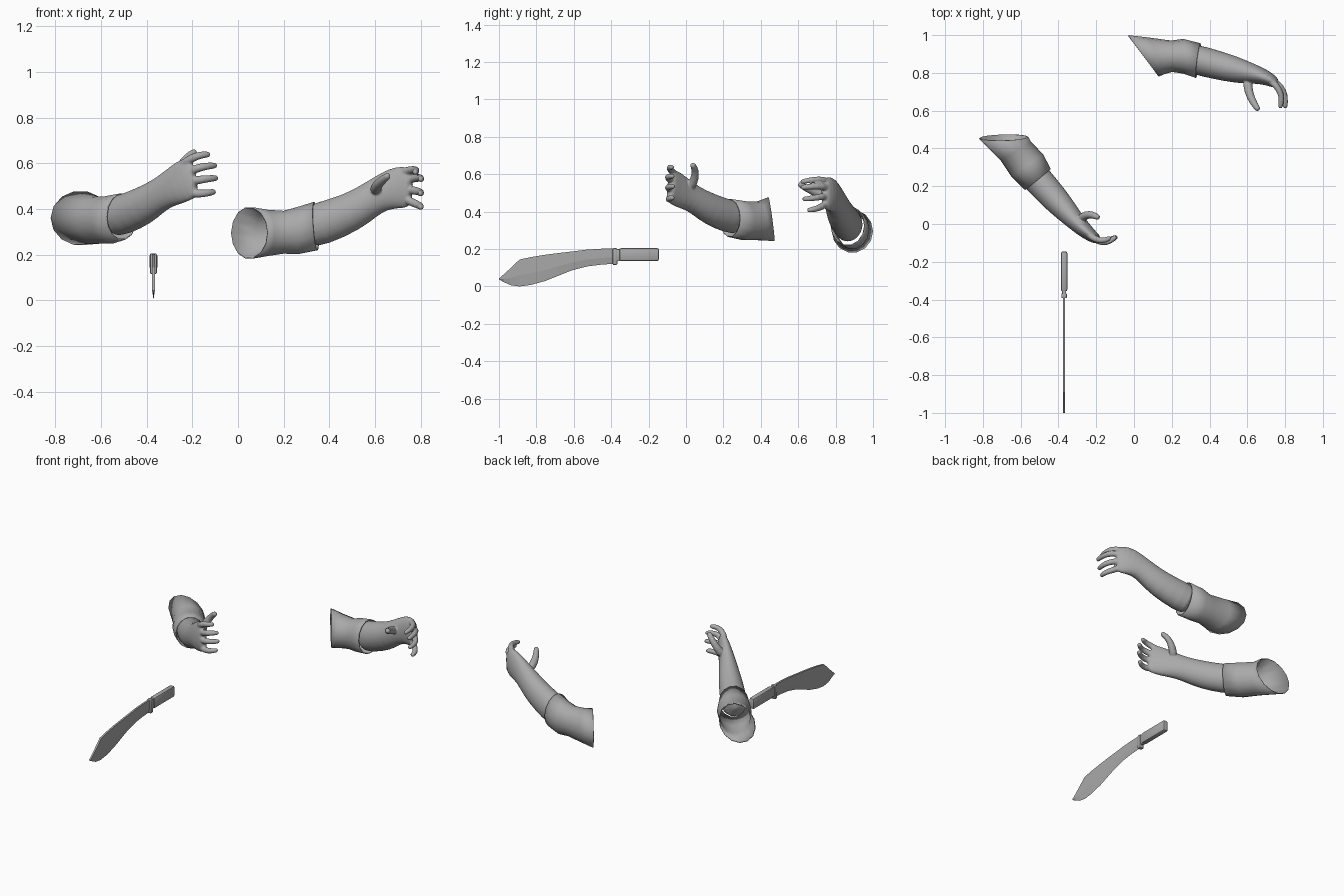
import bpy, bmesh
from math import cos, sin, pi
from mathutils import Vector

cube = bpy.data.objects.get("Cube")
if cube:
    bpy.data.objects.remove(cube)

grey = bpy.data.materials.new("plain_grey")
grey.use_nodes = True
COLOUR = (0.4, 0.4, 0.4, 1)
grey.diffuse_color = COLOUR
grey.node_tree.nodes["Principled BSDF"].inputs["Base Color"].default_value = COLOUR
UP = Vector((0, 0, 1))


def finish(name, bm, smooth=None):
    """Turn a bmesh into a coloured object, optionally smooth shaded."""
    bmesh.ops.recalc_face_normals(bm, faces=bm.faces)
    mesh = bpy.data.meshes.new(name)
    bm.to_mesh(mesh)
    bm.free()
    mesh.materials.append(grey)
    ob = bpy.data.objects.new(name, mesh)
    bpy.context.collection.objects.link(ob)
    bpy.ops.object.select_all(action='DESELECT')
    bpy.context.view_layer.objects.active = ob
    ob.select_set(True)
    if smooth:
        bpy.ops.object.shade_smooth_by_angle(angle=smooth)
    return ob


def skin(bm, rings, capped=True):
    """Bridge equal rings of points into a tube."""
    loops = [[bm.verts.new(p) for p in ring] for ring in rings]
    n = len(loops[0])
    for a, b in zip(loops, loops[1:]):
        for i in range(n):
            j = (i + 1) % n
            bm.faces.new((a[i], a[j], b[j], b[i]))
    if capped:
        bm.faces.new(loops[0])
        bm.faces.new(loops[-1])


def ellipse(c, h, v, sides):
    return [c + h * cos(2 * pi * i / sides) + v * sin(2 * pi * i / sides)
            for i in range(sides)]


def limb(bm, stations, sides=16):
    """Tube along a path; each station is x, y, z, half thickness, half height."""
    pts = [Vector(s[:3]) for s in stations]
    rings = []
    for i, s in enumerate(stations):
        t = (pts[min(i + 1, len(pts) - 1)] - pts[max(i - 1, 0)]).normalized()
        h = t.cross(UP).normalized()
        rings.append(ellipse(pts[i], h * s[3], h.cross(t) * s[4], sides))
    skin(bm, rings)


def finger(bm, points, base=0.021, tip=0.014):
    """Tapering finger with a rounded end."""
    last, prev = Vector(points[-1]), Vector(points[-2])
    points = points + [tuple(last + (last - prev).normalized() * 0.008)]
    stations = []
    for i, p in enumerate(points):
        r = base + (tip - base) * min(i / 3, 1)
        if i == len(points) - 1:
            r = tip * 0.6
        stations.append((*p, r, r))
    limb(bm, stations, 12)


def arm(name, stations, fingers, thumb):
    bm = bmesh.new()
    limb(bm, stations)
    for f in fingers:
        finger(bm, f)
    finger(bm, thumb, 0.028, 0.016)
    ob = finish(name, bm)
    ob.modifiers.new("round", 'SUBSURF').levels = 1
    fuse = ob.modifiers.new("fuse", 'REMESH')
    fuse.mode = 'VOXEL'
    fuse.voxel_size = 0.005
    fuse.use_smooth_shade = True
    soft = ob.modifiers.new("soften", 'SMOOTH')
    soft.factor, soft.iterations = 0.5, 3


def sleeve(name, rings):
    """Open tube; each ring is centre, half width in x and y, half height, lean."""
    bm = bmesh.new()
    loops = []
    for c, hx, hy, vz, lean in rings:
        h = Vector((hx, hy, 0))
        v = UP * vz + h.cross(UP).normalized() * lean
        loops.append(ellipse(Vector(c), h, v, 14))
    skin(bm, loops, capped=False)
    ob = finish(name, bm, 0.9)
    shell = ob.modifiers.new("cloth", 'SOLIDIFY')
    shell.thickness, shell.offset = 0.005, -1


# Right arm, reaching forward with an open hand
arm("right_arm",
    [(-.57, .30, .36, .083, .09), (-.50, .225, .375, .08, .09),
     (-.42, .135, .41, .075, .087), (-.36, .07, .45, .063, .077),
     (-.315, .02, .48, .052, .077), (-.26, -.035, .51, .042, .092),
     (-.215, -.07, .535, .031, .096), (-.185, -.088, .54, .022, .085)],
    [[(-.25, -.05, .59), (-.20, -.085, .625), (-.16, -.09, .637), (-.13, -.075, .638)],
     [(-.22, -.07, .56), (-.17, -.1, .582), (-.13, -.095, .588), (-.1, -.07, .59)],
     [(-.21, -.08, .52), (-.165, -.1, .528), (-.125, -.09, .533), (-.095, -.068, .535)],
     [(-.21, -.08, .47), (-.17, -.095, .466), (-.13, -.09, .47), (-.105, -.07, .475)]],
    [(-.29, .02, .52), (-.255, .05, .58), (-.22, .05, .628), (-.19, .035, .65)])
sleeve("right_sleeve",
       [((-.69, .457, .36), .13, .005, .12, .016),
        ((-.625, .385, .35), .08, .05, .105, 0),
        ((-.565, .31, .352), .083, .06, .106, 0),
        ((-.508, .235, .366), .068, .056, .103, 0)])

# Left arm, stretched sideways with the hand curling to the front
arm("left_arm",
    [(.29, .88, .315, .08, .09), (.36, .862, .333, .081, .097),
     (.5, .826, .386, .075, .087), (.57, .808, .435, .065, .078),
     (.62, .797, .465, .055, .078), (.68, .782, .49, .044, .092),
     (.73, .76, .497, .034, .095), (.76, .735, .495, .024, .08)],
    [[(.71, .765, .555), (.755, .735, .572), (.785, .68, .572), (.775, .62, .56)],
     [(.73, .76, .525), (.78, .73, .537), (.803, .67, .535), (.8, .62, .53)],
     [(.73, .755, .485), (.78, .725, .48), (.803, .68, .472), (.798, .63, .467)],
     [(.73, .75, .445), (.77, .725, .425), (.8, .69, .413), (.8, .655, .408)]],
    [(.60, .77, .475), (.605, .70, .5), (.63, .645, .525), (.656, .608, .545)])
sleeve("left_sleeve",
       [((.05, .89, .295), .08, -.11, .115, 0),
        ((.12, .89, .295), .04, -.097, .104, 0),
        ((.2, .888, .298), .002, -.083, .096, 0),
        ((.26, .888, .305), 0, -.092, .106, 0),
        ((.34, .865, .325), -.012, -.092, .108, .008)])

# Machete blade: thick spine, ground cutting edge (y, spine z, edge z)
BLADE_X = -0.37
profile = [(-.37, .203, .122), (-.45, .202, .117), (-.53, .197, .107), (-.61, .187, .086),
           (-.68, .179, .058), (-.75, .17, .03), (-.83, .157, .008), (-.89, .144, .0),
           (-.94, .096, .007), (-.975, .064, .024), (-1, .043, .037)]
bm = bmesh.new()
loops = []
for y, top, edge in profile:
    mid = edge + (top - edge) * 0.42
    loops.append([Vector((BLADE_X + x, y, z)) for x, z in
                  ((-.006, top), (-.006, mid), (0, edge), (.006, mid), (.006, top))])
skin(bm, loops)
finish("blade", bm)


def block(name, size, centre, bevel):
    bm = bmesh.new()
    bmesh.ops.create_cube(bm, size=1)
    bmesh.ops.scale(bm, vec=size, verts=bm.verts)
    bmesh.ops.translate(bm, vec=centre, verts=bm.verts)
    bmesh.ops.bevel(bm, geom=bm.edges[:], offset=bevel, segments=2, affect='EDGES', profile=0.5)
    finish(name, bm, 0.5)


# Guard and grip
block("guard", (.03, .025, .09), (BLADE_X, -.38, .16), .006)
block("grip_collar", (.022, .03, .064), (BLADE_X, -.362, .168), .004)
block("grip", (.034, .212, .07), (BLADE_X, -.251, .17), .01)
